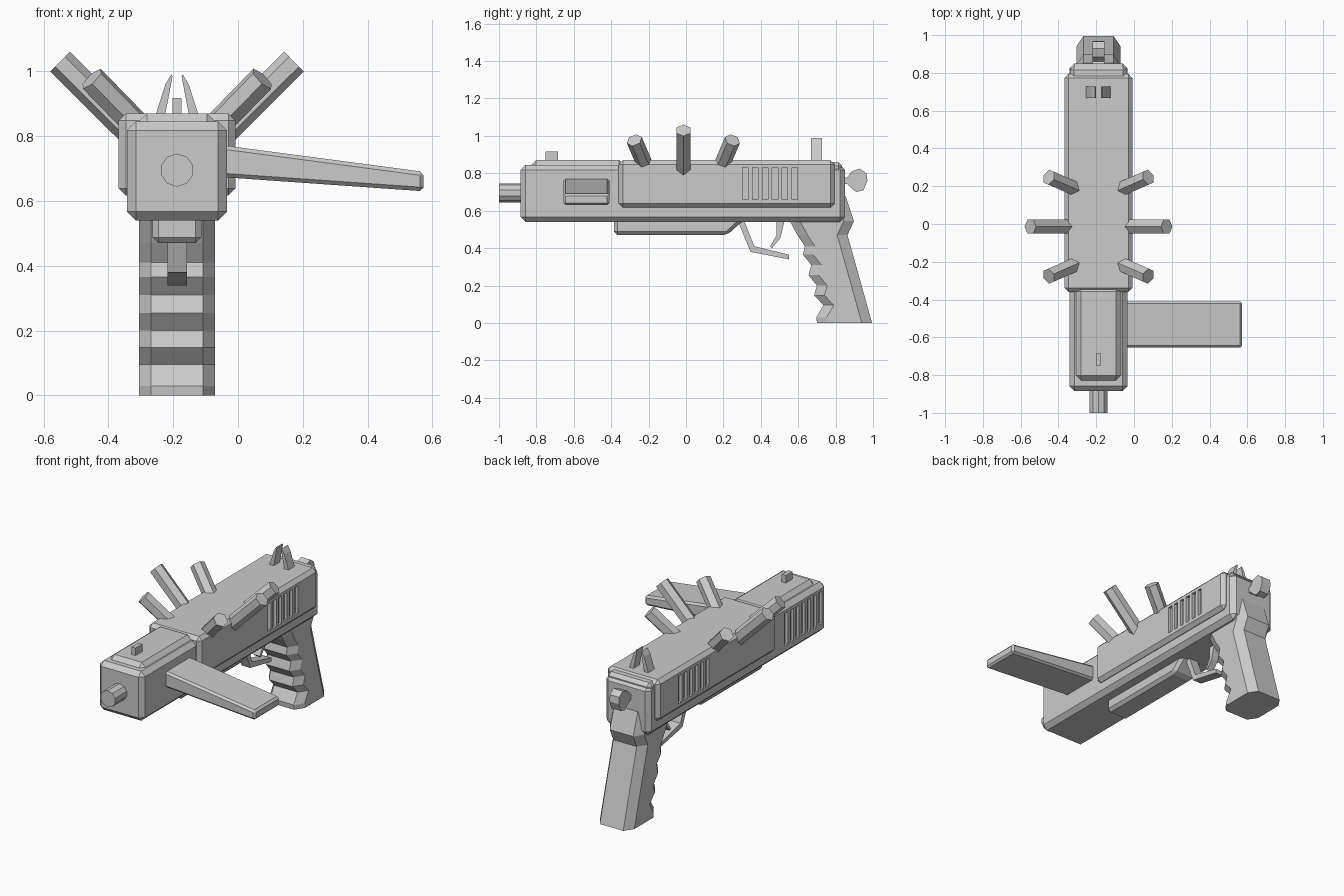
import bpy, bmesh
from mathutils import Vector, Matrix

if "Cube" in bpy.data.objects:
    bpy.data.objects.remove(bpy.data.objects["Cube"])

CX = -0.188  # centre plane of the weapon (the magazine sticks out to +x)


def finish(bm, name, bevel=0):
    bmesh.ops.recalc_face_normals(bm, faces=bm.faces)
    if bevel:
        bmesh.ops.bevel(bm, geom=list(bm.edges), offset=bevel, segments=1,
                        affect='EDGES', clamp_overlap=True)
    me = bpy.data.meshes.new(name)
    bm.to_mesh(me)
    bm.free()
    ob = bpy.data.objects.new(name, me)
    bpy.context.collection.objects.link(ob)
    return ob


def add_box(bm, x0, x1, y0, y1, z0, z1):
    m = (Matrix.Translation(((x0 + x1) / 2, (y0 + y1) / 2, (z0 + z1) / 2))
         @ Matrix.Diagonal((x1 - x0, y1 - y0, z1 - z0, 1)))
    bmesh.ops.create_cube(bm, size=1, matrix=m)


def boxes(name, items, bevel=0):
    bm = bmesh.new()
    for b in items:
        add_box(bm, *b)
    return finish(bm, name, bevel)


def loft(name, rings, bevel=0):
    bm = bmesh.new()
    vs = [[bm.verts.new(p) for p in r] for r in rings]
    n = len(vs[0])
    for a, b in zip(vs, vs[1:]):
        for i in range(n):
            j = (i + 1) % n
            bm.faces.new((a[i], a[j], b[j], b[i]))
    bm.faces.new(vs[0])
    bm.faces.new(vs[-1])
    return finish(bm, name, bevel)


def side_profile(name, pts, half, bevel=0):
    """Extrude a (y, z) outline across the centre plane."""
    return loft(name, [[(CX + s * half, y, z) for y, z in pts] for s in (-1, 1)], bevel)


def rod(name, a, b, r, sides):
    a, b = Vector(a), Vector(b)
    d = b - a
    m = Matrix.Translation((a + b) / 2) @ d.to_track_quat('Z', 'Y').to_matrix().to_4x4()
    bm = bmesh.new()
    bmesh.ops.create_cone(bm, cap_ends=True, segments=sides, radius1=r, radius2=r,
                          depth=d.length, matrix=m)
    return finish(bm, name)


def cut(ob, cutter):
    cutter.hide_render = True
    cutter.display_type = 'WIRE'
    mod = ob.modifiers.new("slots", 'BOOLEAN')
    mod.operation = 'DIFFERENCE'
    mod.object = cutter


# Receiver, raised front top strip and wide rear cover
receiver = boxes("receiver", [(CX - .154, CX + .154, -.885, .85, .54, .845)], .027)
boxes("front_top_strip", [(CX - .12, CX + .12, -.83, -.33, .80, .87)], .027)
cover = boxes("rear_cover", [(CX - .18, CX + .18, -.36, .795, .617, .87)], .022)
boxes("rear_cap", [(CX - .15, CX + .15, .70, .835, .62, .86)], .02)

# Vertical slots on both sides of the cover and on the left of the receiver
cut(cover, boxes("cover_slot_cutter",
    [(CX + s * .18 - .018, CX + s * .18 + .018, y, y + .03, .66, .83)
     for s in (-1, 1) for y in [.302 + .053 * i for i in range(6)]]))
cut(receiver, boxes("receiver_slot_cutter",
    [(CX - .175, CX - .136, y, y + .03, .60, .80)
     for y in [-.84 + .056 * i for i in range(7)]]))

# Barrel
rod("barrel", (CX, -1, .695), (CX, -.85, .695), .051, 10)

# Side magazine, tapering outwards
loft("magazine", [[(x, -.655, z0), (x, -.41, z0), (x, -.41, z1), (x, -.655, z1)]
                  for x, z0, z1 in ((-.07, .675, .775), (.573, .63, .69))], .012)

# Under rail
side_profile("under_rail", [(-.385, .56), (-.385, .47), (.22, .47), (.32, .56)], .075, .018)

# Trigger guard and trigger
side_profile("trigger_guard", [(.275, .55), (.345, .38), (.55, .34), (.55, .365),
                               (.365, .41), (.31, .55)], .03)
side_profile("trigger", [(.485, .56), (.485, .47), (.45, .41), (.46, .40),
                         (.505, .455), (.53, .56)], .022)

# Grip: eight-sided section with finger grooves down the front
rows = [(0, .70), (.03, .697), (.095, .735), (.148, .685), (.20, .70), (.255, .655),
        (.31, .67), (.365, .625), (.41, .635), (.47, .595)]
rows = [(z, f, .995 - .28 * z) for z, f in rows] + [(.545, .555, .898), (.68, .56, .853)]
grip_rings = []
for z, f, b in rows:
    w, c, d = .117, .08, .055
    grip_rings.append([(CX + x, y, z) for x, y in (
        (-c, f), (c, f), (w, f + d), (w, b - d), (c, b), (-c, b), (-w, b - d), (-w, f + d))])
loft("grip", grip_rings)

# Hammer
side_profile("hammer", [(.82, .73), (.82, .80), (.86, .775), (.885, .81), (.93, .825),
                        (.965, .80), (.97, .76), (.95, .71), (.91, .70), (.88, .725),
                        (.86, .745)], .032)

# Sights
boxes("front_sight", [(CX - .014, CX + .014, -.75, -.685, .85, .917)])
for s, side in ((-1, "left"), (1, "right")):
    prong = [(.068, .86), (.036, .96), (.018, .99), (.014, .985), (.03, .90), (.038, .86)]
    loft("rear_sight_" + side, [[(CX + s * x, y, z) for x, z in prong] for y in (.668, .728)])

    # Hexagonal spikes fanned along the top edges
    for i in (-1, 0, 1):
        tip = (.361, -.014, 1.03) if i == 0 else (.263, -.014 + i * .262, .977)
        root = (.13, -.014, .80) if i == 0 else (.11, -.014 + i * .195, .82)
        rod("spike_%s_%d" % (side, i + 2), (CX + s * root[0],) + root[1:],
            (CX + s * tip[0],) + tip[1:], .043, 6)
